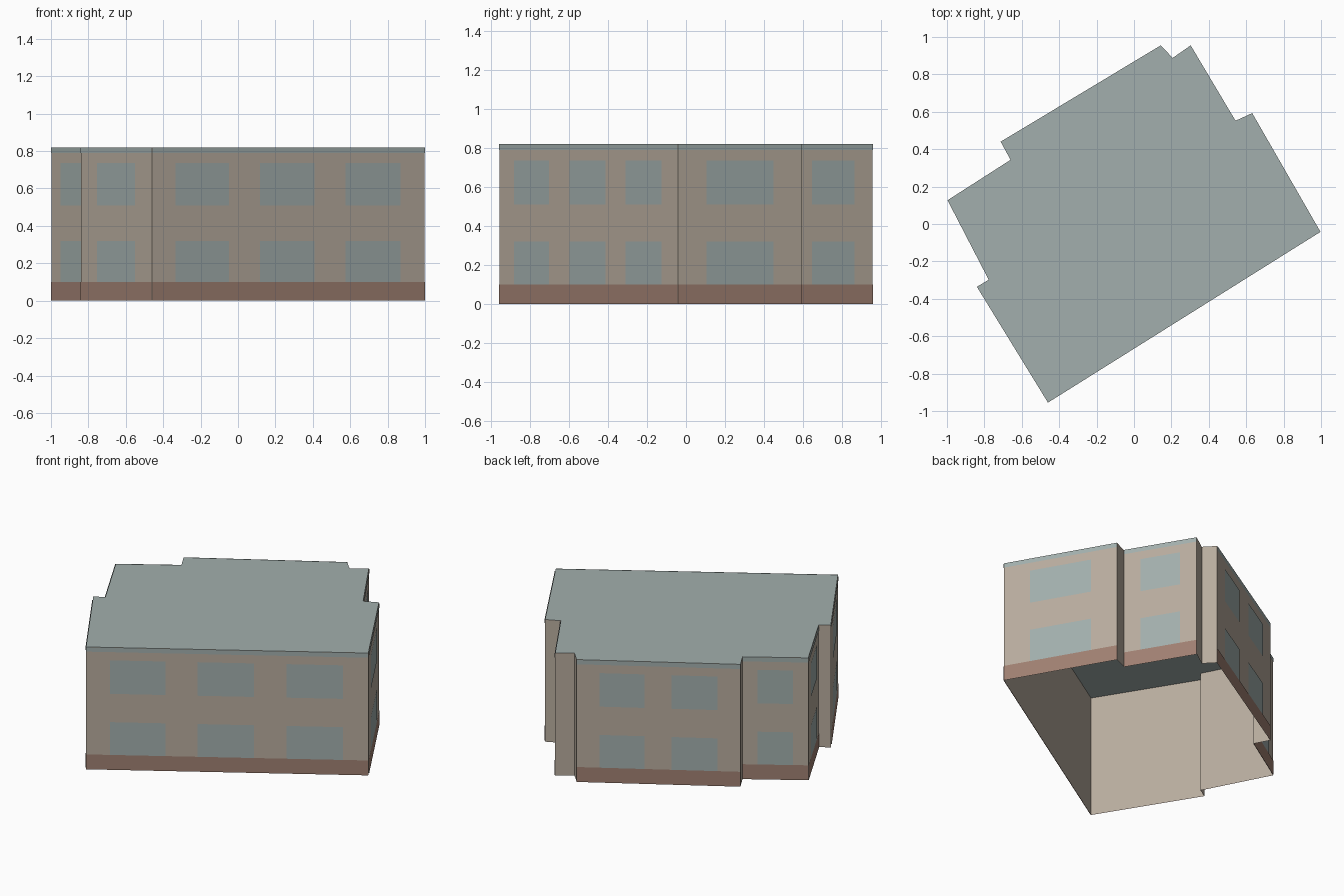
import bpy
from mathutils import Vector

cube = bpy.data.objects.get("Cube")
if cube:
    bpy.data.objects.remove(cube, do_unlink=True)


def material(name, color):
    m = bpy.data.materials.new(name)
    m.use_nodes = True
    m.diffuse_color = (*color, 1)
    m.node_tree.nodes["Principled BSDF"].inputs["Base Color"].default_value = (*color, 1)
    return m


BEIGE = material("beige plaster", (0.479, 0.413, 0.342))
SLATE = material("grey green slate", (0.362, 0.429, 0.418))
BROWN = material("red brown plinth", (0.352, 0.216, 0.168))

HEIGHT, PLINTH, CORNICE = 0.82, 0.10, 0.79
FLOORS = ((0.10, 0.32), (0.51, 0.735))
PROUD = 0.003  # how far painted plates stand off the wall

# Footprint corners, counter-clockwise, with the window spans (as fractions
# of the wall) on the wall that starts at each corner
SINGLE = ((0.23, 0.77),)
DOUBLE = ((0.14, 0.415), (0.58, 0.86))
TRIPLE = ((0.085, 0.281), (0.395, 0.596), (0.71, 0.911))
FOOTPRINT = [
    (-0.46, -0.955, TRIPLE), (0.997, -0.042, SINGLE), (0.632, 0.593, ()),
    (0.543, 0.552, SINGLE), (0.303, 0.955, ()), (0.207, 0.888, ()),
    (0.143, 0.955, DOUBLE), (-0.713, 0.44, ()), (-0.66, 0.343, SINGLE),
    (-0.997, 0.127, SINGLE), (-0.777, -0.298, ()), (-0.84, -0.336, SINGLE),
]


def build(name, polygons, mat):
    """Make one object from a list of polygons."""
    verts, faces = [], []
    for poly in polygons:
        faces.append(range(len(verts), len(verts) + len(poly)))
        verts.extend(poly)
    mesh = bpy.data.meshes.new(name)
    mesh.from_pydata(verts, [], [list(f) for f in faces])
    mesh.materials.append(mat)
    obj = bpy.data.objects.new(name, mesh)
    bpy.context.collection.objects.link(obj)


def panel(a, b, z0, z1, u0=0, u1=1, off=0):
    """Upright rectangle on the wall from a to b, moved outward by off."""
    d = b - a
    out = Vector((d.y, -d.x, 0)).normalized() * off
    p, q = a + d * u0 + out, a + d * u1 + out
    up = Vector((0, 0, 1))
    return [p + up * z0, q + up * z0, q + up * z1, p + up * z1]


corners = [Vector((x, y, 0)) for x, y, _ in FOOTPRINT]
walls, plinth, cornice, windows = [], [], [], []
for i, (_, _, spans) in enumerate(FOOTPRINT):
    a, b = corners[i], corners[(i + 1) % len(corners)]
    walls.append(panel(a, b, 0, HEIGHT))
    if not spans:
        continue  # short return walls stay plain
    plinth.append(panel(a, b, 0, PLINTH, off=PROUD))
    cornice.append(panel(a, b, CORNICE, HEIGHT, off=PROUD))
    windows += [panel(a, b, z0, z1, u0, u1, PROUD)
                for u0, u1 in spans for z0, z1 in FLOORS]

# Open-bottomed shell, flat roof and facade plates
build("walls", walls, BEIGE)
build("roof", [[c + Vector((0, 0, HEIGHT)) for c in corners]], SLATE)
build("plinth", plinth, BROWN)
build("cornice_band", cornice, SLATE)
build("windows", windows, SLATE)
